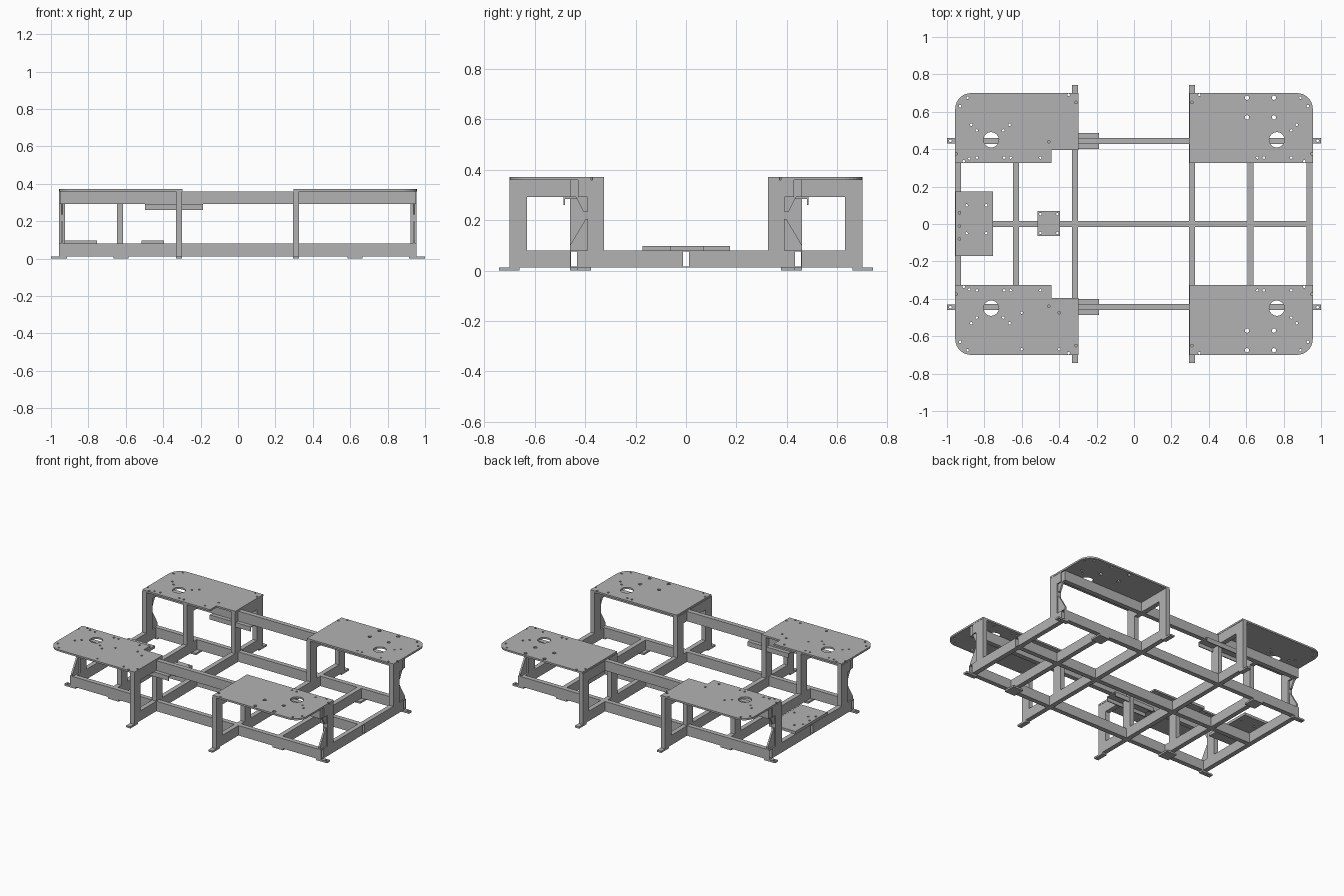
import bpy
import bmesh
from math import cos, sin, pi
from mathutils import Matrix

cube = bpy.data.objects.get("Cube")
if cube:
    bpy.data.objects.remove(cube, do_unlink=True)

steel = bpy.data.materials.new("steel_grey")
steel.use_nodes = True
GREY = (0.45, 0.45, 0.45, 1)
steel.diffuse_color = GREY
steel.node_tree.nodes["Principled BSDF"].inputs["Base Color"].default_value = GREY

W = 0.032                 # tube width
LOW, BASE = 0.012, 0.08   # base frame bottom and top
BEAM, TOP = 0.292, 0.36   # upper beam bottom and top
DECK = 0.372              # deck plate top


def finish(name, bm):
    bmesh.ops.recalc_face_normals(bm, faces=bm.faces)
    mesh = bpy.data.meshes.new(name)
    bm.to_mesh(mesh)
    bm.free()
    mesh.materials.append(steel)
    ob = bpy.data.objects.new(name, mesh)
    bpy.context.collection.objects.link(ob)
    return ob


def box(name, x, y, z):
    """Box from (low, high) pairs, in any order."""
    bm = bmesh.new()
    bmesh.ops.create_cube(bm, size=1)
    for v in bm.verts:
        for i, pair in enumerate((x, y, z)):
            v.co[i] = max(pair) if v.co[i] > 0 else min(pair)
    return finish(name, bm)


def prism(name, points, offset):
    bm = bmesh.new()
    face = bm.faces.new([bm.verts.new(p) for p in points])
    out = bmesh.ops.extrude_face_region(bm, geom=[face])
    moved = [g for g in out["geom"] if isinstance(g, bmesh.types.BMVert)]
    bmesh.ops.translate(bm, verts=moved, vec=offset)
    return finish(name, bm)


def drill(ob, holes):
    """Cut vertical round holes (x, y, radius) through a plate."""
    bm = bmesh.new()
    for x, y, r in holes:
        bmesh.ops.create_cone(bm, cap_ends=True, segments=32 if r > 0.02 else 10,
                              radius1=r, radius2=r, depth=2,
                              matrix=Matrix.Translation((x, y, 0)))
    cutter = finish("hole_cutter", bm)
    cutter.hide_render = True
    mod = ob.modifiers.new("holes", "BOOLEAN")
    mod.operation, mod.solver, mod.object = "DIFFERENCE", "EXACT", cutter
    graph = bpy.context.evaluated_depsgraph_get()
    mesh = bpy.data.meshes.new_from_object(ob.evaluated_get(graph))
    ob.modifiers.clear()
    ob.data = mesh
    bpy.data.objects.remove(cutter, do_unlink=True)


def rail(name, y):
    """Open-ended rectangular tube along x."""
    t, h = 0.004, W / 2
    x = (-0.957, 0.955)
    for s in (-1, 1):
        box(name + "_side", x, (y + s * h, y + s * (h - t)), (LOW, BASE))
    for z in (LOW, BASE - t):
        box(name + "_web", x, (y - h + t, y + h - t), (z, z + t))


def across(x):
    return (x - W / 2, x + W / 2)


# Base frame and long upper beams
RAIL = 0.445
for name, y in (("front_rail", -RAIL), ("centre_rail", 0), ("back_rail", RAIL)):
    rail(name, y)
inner, outer = W / 2, RAIL - W / 2
for s in (-1, 1):
    for x in (-0.941, -0.63, -0.315, 0.31, 0.623, 0.939):
        box("cross_member", across(x), (s * inner, s * outer), (LOW, BASE))
    for x in (-0.315, 0.31):
        box("outrigger", across(x), (s * (RAIL + W / 2), s * 0.64), (LOW, BASE))
        box("outer_post", across(x), (s * 0.632, s * 0.7), (LOW, TOP))
        box("outer_foot", across(x), (s * 0.66, s * 0.742), (0, LOW))
    box("upper_beam", (-0.95, 0.948), (s * outer, s * (RAIL + W / 2)), (BEAM, TOP))

    # Inner posts and deck bearers
    for x in (-0.941, -0.63, 0.31, 0.939):
        box("inner_post", across(x), (s * 0.325, s * 0.392), (BASE, TOP))
        box("short_bearer", across(x), (s * 0.39, s * outer), (BEAM, TOP))
    box("notch_post", across(-0.315), (s * 0.395, s * 0.461), (BASE, TOP))
    for x, start in ((-0.315, 0.46), (0.31, 0.39)):
        box("deck_bearer", across(x), (s * start, s * 0.632), (BEAM, TOP))

    # Tapered gussets at both ends
    upper = [(0.39, 0.235), (0.408, 0.235), (0.461, 0.34), (0.461, TOP), (0.39, TOP)]
    lower = [(0.39, 0.205), (0.398, 0.205), (0.461, 0.10), (0.461, BASE), (0.39, BASE)]
    for x in (-0.947, 0.935):
        for shape in (upper, lower):
            prism("gusset", [(x, s * y, z) for y, z in shape], (0.012, 0, 0))

    # Feet
    for e in (-1, 1):
        tab = box("end_foot", (e * 0.915, e), (s * 0.43, s * 0.46), (0, LOW))
        drill(tab, [(e * 0.982, s * RAIL, 0.008)])
        box("middle_foot", (e * 0.625 - 0.04, e * 0.625 + 0.04),
            (s * 0.378, s * 0.461), (0, LOW))

    # Inverted channel under the upper beam
    xs = (-0.497, -0.187)
    box("channel_web", xs, (s * 0.402, s * 0.487), (0.285, BEAM))
    for y in (0.402, 0.481):
        box("channel_flange", xs, (s * y, s * (y + 0.006)), (0.26, 0.285))


# Deck plates with rounded outer corners
small = 0.007
shared = [(0.93, 0.63), (0.89, 0.675), (0.87, 0.53), (0.84, 0.5), (0.95, 0.375),
          (0.91, 0.335), (0.84, 0.355), (0.695, 0.355), (0.66, 0.355),
          (0.35, 0.69), (0.31, 0.65)]
left_only = [(0.7, 0.5), (0.665, 0.53), (0.88, 0.35), (0.5, 0.355), (0.455, 0.44)]
front_only = [(0.6, 0.475), (0.4, 0.475), (0.6, 0.67), (0.4, 0.67)]
R = 0.085
for e in (-1, 1):
    for s in (-1, 1):
        outline = [(0.297, 0.7)]
        for i in range(9):
            a = pi / 2 * (1 - i / 8)
            outline.append((0.956 - R + R * cos(a), 0.7 - R + R * sin(a)))
        outline.append((0.956, 0.325))
        if e < 0:
            outline += [(0.44, 0.325), (0.44, 0.395), (0.297, 0.395)]
        else:
            outline.append((0.297, 0.325))
        plate = prism("deck_plate", [(e * x, s * y, TOP) for x, y in outline],
                      (0, 0, DECK - TOP))
        points = list(shared)
        if e < 0:
            points += left_only + (front_only if s < 0 else [])
        holes = [(x, y, small) for x, y in points] + [(0.764, 0.45, 0.041)]
        if e > 0:
            holes += [(x, y, 0.012) for x in (0.604, 0.748) for y in (0.57, 0.675)]
        drill(plate, [(e * x, s * y, r) for x, y, r in holes])

# Low mounting plates on the base frame
end_plate = box("end_mount_plate", (-0.955, -0.755), (-0.172, 0.175), (BASE, 0.098))
drill(end_plate, [(x, y, small) for x in (-0.895, -0.79) for y in (-0.05, 0.1)]
      + [(-0.933, y, small) for y in (-0.08, -0.01, 0.06)])
mount = box("small_mount_plate", (-0.515, -0.395), (-0.063, 0.069), (BASE, 0.098))
drill(mount, [(x, y, small) for x in (-0.5, -0.41) for y in (-0.048, 0.053)])
